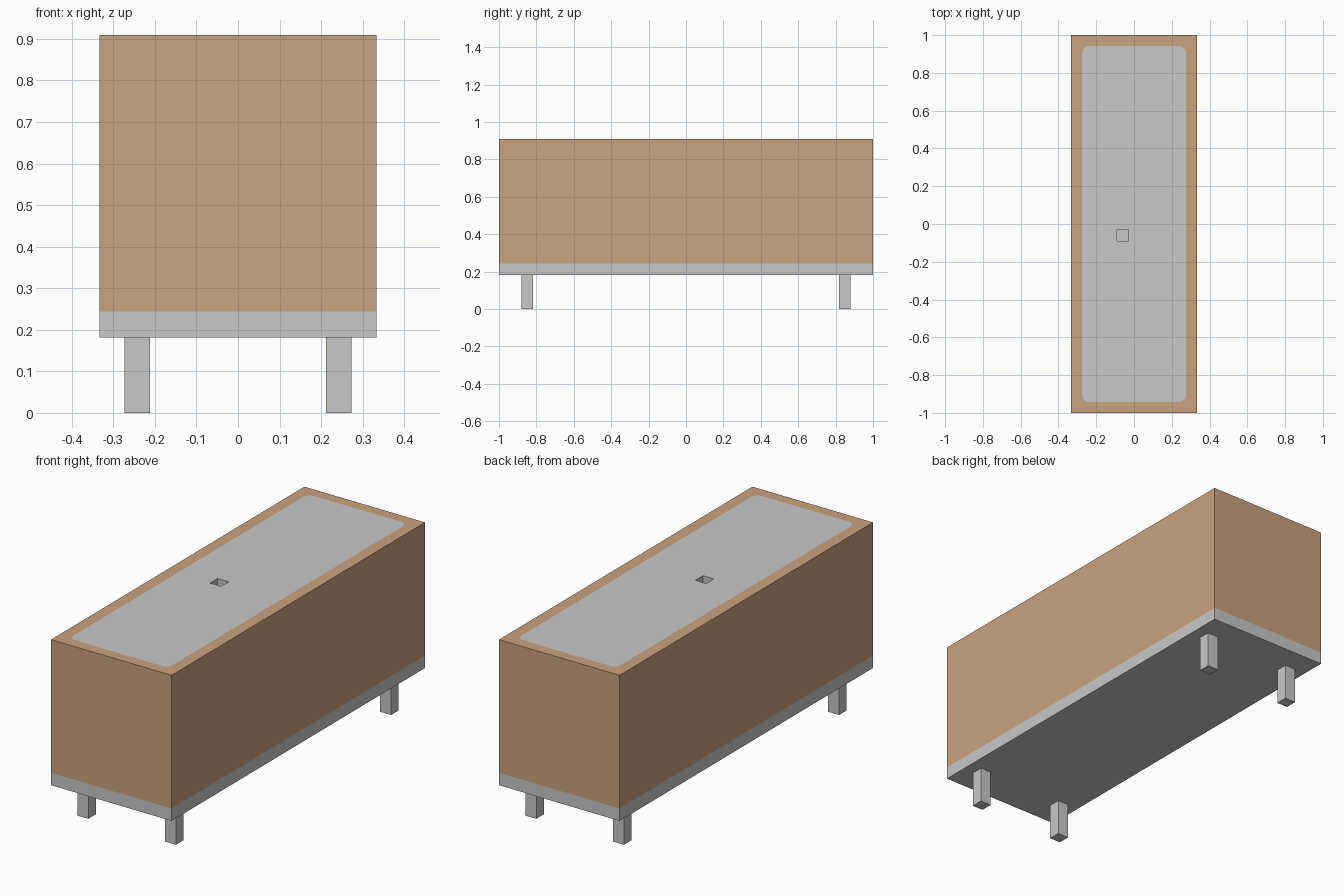
import bpy, bmesh, math

if "Cube" in bpy.data.objects:
    bpy.data.objects.remove(bpy.data.objects["Cube"])

U = 2 / 33                       # grid unit that all parts snap to
SIGNS = [(-1, -1), (1, -1), (1, 1), (-1, 1)]


def material(name, rgb):
    m = bpy.data.materials.new(name)
    m.diffuse_color = (*rgb, 1)
    m.use_nodes = True
    m.node_tree.nodes["Principled BSDF"].inputs["Base Color"].default_value = m.diffuse_color
    return m


grey = material("light grey", (0.578, 0.578, 0.578))
tan = material("warm tan", (0.584, 0.361, 0.209))


def finish(bm, name, mats):
    bmesh.ops.recalc_face_normals(bm, faces=bm.faces)
    me = bpy.data.meshes.new(name)
    bm.to_mesh(me)
    bm.free()
    for m in mats:
        me.materials.append(m)
    ob = bpy.data.objects.new(name, me)
    bpy.context.collection.objects.link(ob)
    return ob


def rect(bm, hx, hy, z, cx=0, cy=0):
    return [bm.verts.new((cx + sx * hx, cy + sy * hy, z)) for sx, sy in SIGNS]


def walls(bm, a, b, mat=0):
    for i in range(4):
        j = (i + 1) % 4
        bm.faces.new((a[i], a[j], b[j], b[i])).material_index = mat


def rounded_frame(bm, corners, arcs, mat):
    # fill between a rectangle and a rounded rectangle, one arc per corner
    for i in range(4):
        j = (i + 1) % 4
        for p, q in zip(arcs[i], arcs[i][1:]):
            bm.faces.new((corners[i], p, q)).material_index = mat
        bm.faces.new((corners[i], corners[j], arcs[j][0], arcs[i][-1])).material_index = mat


# body: grey base band, tan walls, tan rim, grey rounded top panel, square pit
HX, HY, TOP = 5.5 * U, 16.5 * U, 15 * U
bm = bmesh.new()
base = rect(bm, HX, HY, 3 * U)
band = rect(bm, HX, HY, 0.244)
rim = rect(bm, HX, HY, TOP)
bm.faces.new(base)
walls(bm, base, band, 0)
walls(bm, band, rim, 1)

PX, PY, R, SEG = 0.275, 0.943, 0.035, 3
arcs = []
for i, (sx, sy) in enumerate(SIGNS):
    arc = []
    for k in range(SEG + 1):
        t = math.pi * (1 + i / 2) + math.pi / 2 * k / SEG
        arc.append(bm.verts.new((sx * (PX - R) + R * math.cos(t),
                                 sy * (PY - R) + R * math.sin(t), TOP)))
    arcs.append(arc)
rounded_frame(bm, rim, arcs, 1)

pit_top = rect(bm, U / 2, U / 2, TOP, -U, -U)
pit_floor = rect(bm, U / 2, U / 2, TOP - U, -U, -U)
rounded_frame(bm, pit_top, arcs, 0)
walls(bm, pit_top, pit_floor, 0)
bm.faces.new(pit_floor)
finish(bm, "planter_body", [grey, tan])

# four square legs
for sx, sy in SIGNS:
    bm = bmesh.new()
    foot = rect(bm, U / 2, U / 2, 0, sx * 4 * U, sy * 14 * U)
    head = rect(bm, U / 2, U / 2, 3 * U, sx * 4 * U, sy * 14 * U)
    bm.faces.new(foot)
    bm.faces.new(head)
    walls(bm, foot, head)
    finish(bm, ("front" if sy < 0 else "back") + ("_left" if sx < 0 else "_right") + "_leg", [grey])
